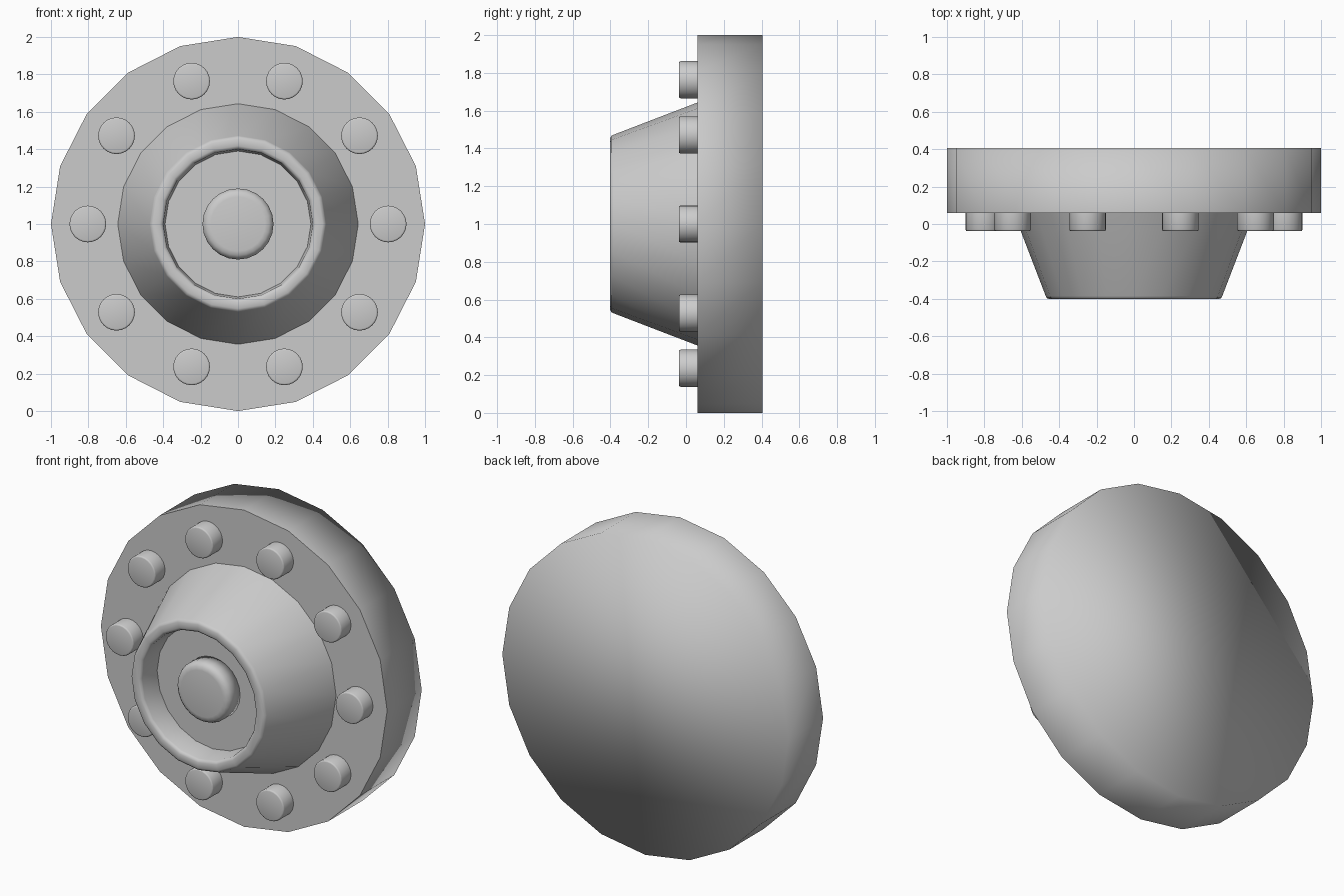
import bpy, bmesh
from math import sin, cos, pi, radians

if "Cube" in bpy.data.objects:
    bpy.data.objects.remove(bpy.data.objects["Cube"])


def lathe(name, profile, sides, centre=(0, 0, 1), sharp=()):
    """Spin (radius, y) points about the y axis, capping any open ends.
    sharp lists the profile rings whose edges stay hard."""
    bm = bmesh.new()
    rings = []
    for r, y in profile:
        rings.append([bm.verts.new((r * cos(2 * pi * i / sides), y,
                                    r * sin(2 * pi * i / sides)))
                      for i in range(sides)])
    for a, b in zip(rings, rings[1:]):
        for i in range(sides):
            j = (i + 1) % sides
            bm.faces.new((a[i], a[j], b[j], b[i]))
    bm.faces.new(rings[0])
    bm.faces.new(rings[-1])
    bmesh.ops.recalc_face_normals(bm, faces=bm.faces[:])
    for f in bm.faces:
        f.smooth = True
    for k in sharp:
        for i in range(sides):
            e = bm.edges.get((rings[k][i], rings[k][(i + 1) % sides]))
            e.smooth = False
    mesh = bpy.data.meshes.new(name)
    bm.to_mesh(mesh)
    bm.free()
    obj = bpy.data.objects.new(name, mesh)
    obj.location = centre
    bpy.context.collection.objects.link(obj)
    return obj


# Base disc: hard front edge, softly shaded back
lathe("base_disc", [(1.0, 0.06), (1.0, 0.405)], 20, sharp=[0])

# Tapered hub with a rolled rim and a recessed floor
lathe("hub", [(0.645, 0.065), (0.472, -0.385), (0.466, -0.396), (0.453, -0.402),
              (0.418, -0.402), (0.406, -0.396), (0.40, -0.385), (0.39, -0.25)],
      20, sharp=[0, 7])

# Rounded centre button in the recess
lathe("centre_button", [(0.19, -0.245), (0.19, -0.325), (0.182, -0.343),
                        (0.167, -0.356), (0.145, -0.36)], 24)

# Ring of bolts around the flange
for k in range(10):
    a = radians(36 * k)
    lathe(f"bolt_{k + 1}", [(0.098, 0.065), (0.098, -0.03), (0.095, -0.036),
                            (0.089, -0.038)], 24,
          centre=(0.803 * cos(a), 0, 1 + 0.803 * sin(a)), sharp=[0])
